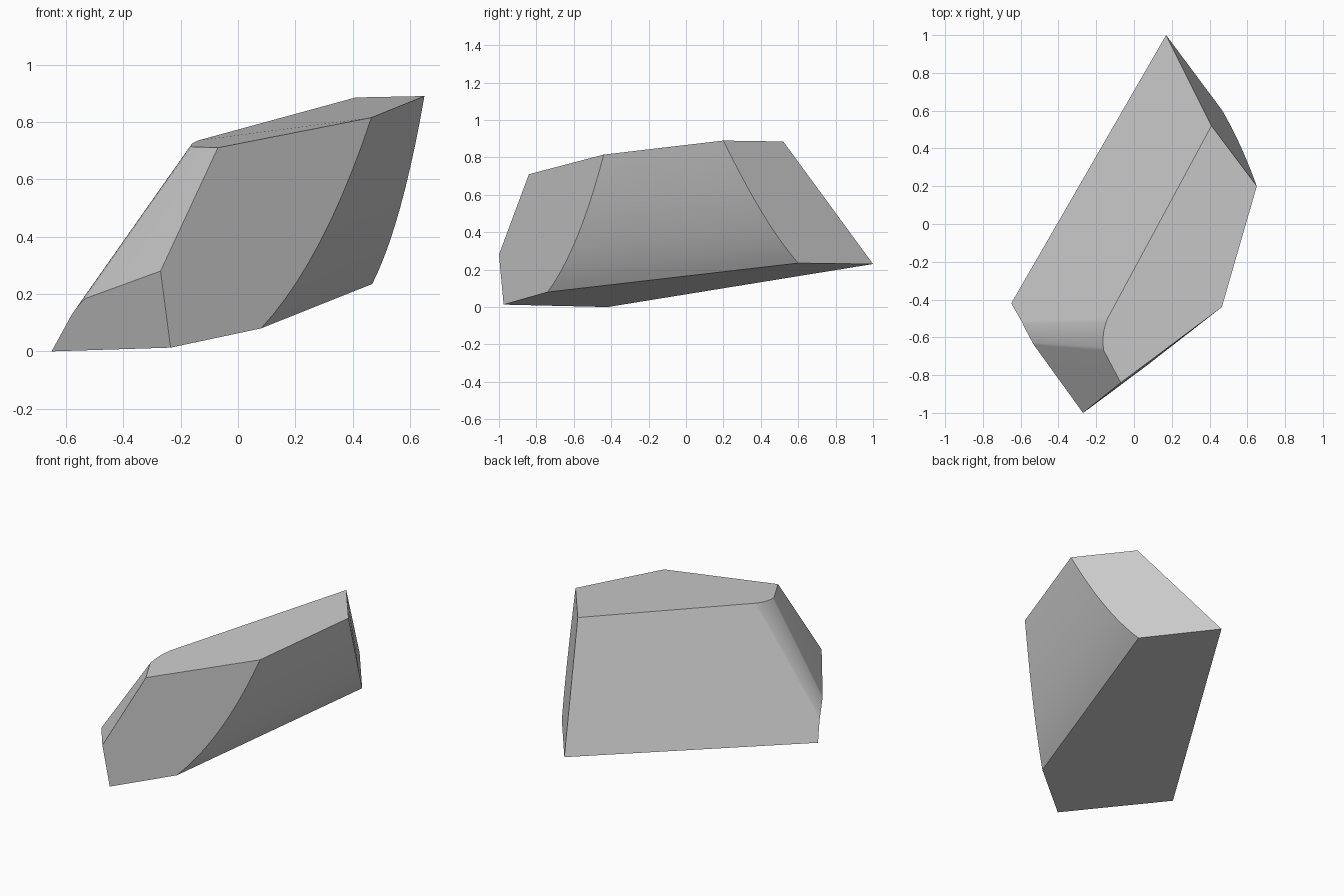
import bpy
import bmesh
import math
from mathutils import Vector

default = bpy.data.objects.get("Cube")
if default:
    bpy.data.objects.remove(default, do_unlink=True)

STEPS = 10


def material(name, rgb):
    mat = bpy.data.materials.new(name)
    mat.use_nodes = True
    color = (*rgb, 1)
    mat.diffuse_color = color
    mat.node_tree.nodes["Principled BSDF"].inputs["Base Color"].default_value = color
    return mat


def arc(start, middle, end):
    """Points on a parabola that passes through the middle point."""
    a, m, b = Vector(start), Vector(middle), Vector(end)
    control = 2 * m - (a + b) / 2
    ts = [i / STEPS for i in range(STEPS + 1)]
    return [(1 - t) ** 2 * a + 2 * t * (1 - t) * control + t * t * b for t in ts]


bm = bmesh.new()


def corner(x, y, z):
    return bm.verts.new((x, y, z))


def arc_verts(*points):
    return [bm.verts.new(p) for p in arc(*points)]


def strip(first, second):
    for i in range(STEPS):
        bm.faces.new((first[i], first[i + 1], second[i + 1], second[i]))


# Bottom corners
left_foot = corner(-0.65, -0.42, 0)
front_foot = corner(-0.235, -0.975, 0.013)
back_foot = corner(0.17, 1, 0.23)

# Top corners and the front nose
back_peak = corner(0.41, 0.52, 0.885)
front_peak = corner(-0.07, -0.84, 0.71)
nose = corner(-0.27, -1, 0.28)

# Curved edges of the bulging right side, bottom to top
right_front = arc_verts((0.08, -0.74, 0.08), (0.285, -0.58, 0.38), (0.465, -0.44, 0.815))
right_back = arc_verts((0.468, 0.6, 0.235), (0.565, 0.41, 0.5), (0.65, 0.2, 0.89))

# Curved edges of the rounded left corner, back to front
round_low = arc_verts((-0.595, -0.515, 0.1), (-0.565, -0.576, 0.149), (-0.53, -0.64, 0.185))
round_high = arc_verts((-0.14, -0.5, 0.735), (-0.162, -0.583, 0.722), (-0.16, -0.67, 0.713))

# Curved sides
strip(right_front, right_back)
strip(round_low, round_high)

# Flat sides
flat_sides = [
    [left_foot, front_foot, right_front[0], right_back[0], back_foot],
    [front_foot, *right_front, front_peak, nose],
    [back_foot, *right_back, back_peak],
    [back_peak, right_back[-1], right_front[-1], front_peak, *reversed(round_high)],
    [left_foot, back_foot, back_peak, round_high[0], round_low[0]],
    [left_foot, *round_low, nose, front_foot],
    [nose, round_low[-1], round_high[-1], front_peak],
]
for side in flat_sides:
    bm.faces.new(side)
bmesh.ops.recalc_face_normals(bm, faces=bm.faces[:])

mesh = bpy.data.meshes.new("rock_chunk")
bm.to_mesh(mesh)
bm.free()
mesh.materials.append(material("stone_grey", (0.6, 0.6, 0.6)))
rock = bpy.data.objects.new("rock_chunk", mesh)
bpy.context.collection.objects.link(rock)

# Smooth curves with crisp edges and flat planes
bpy.ops.object.select_all(action="DESELECT")
rock.select_set(True)
bpy.context.view_layer.objects.active = rock
bpy.ops.object.shade_smooth_by_angle(angle=math.radians(18))
weighted = rock.modifiers.new("flat_plane_normals", "WEIGHTED_NORMAL")
weighted.keep_sharp = True
